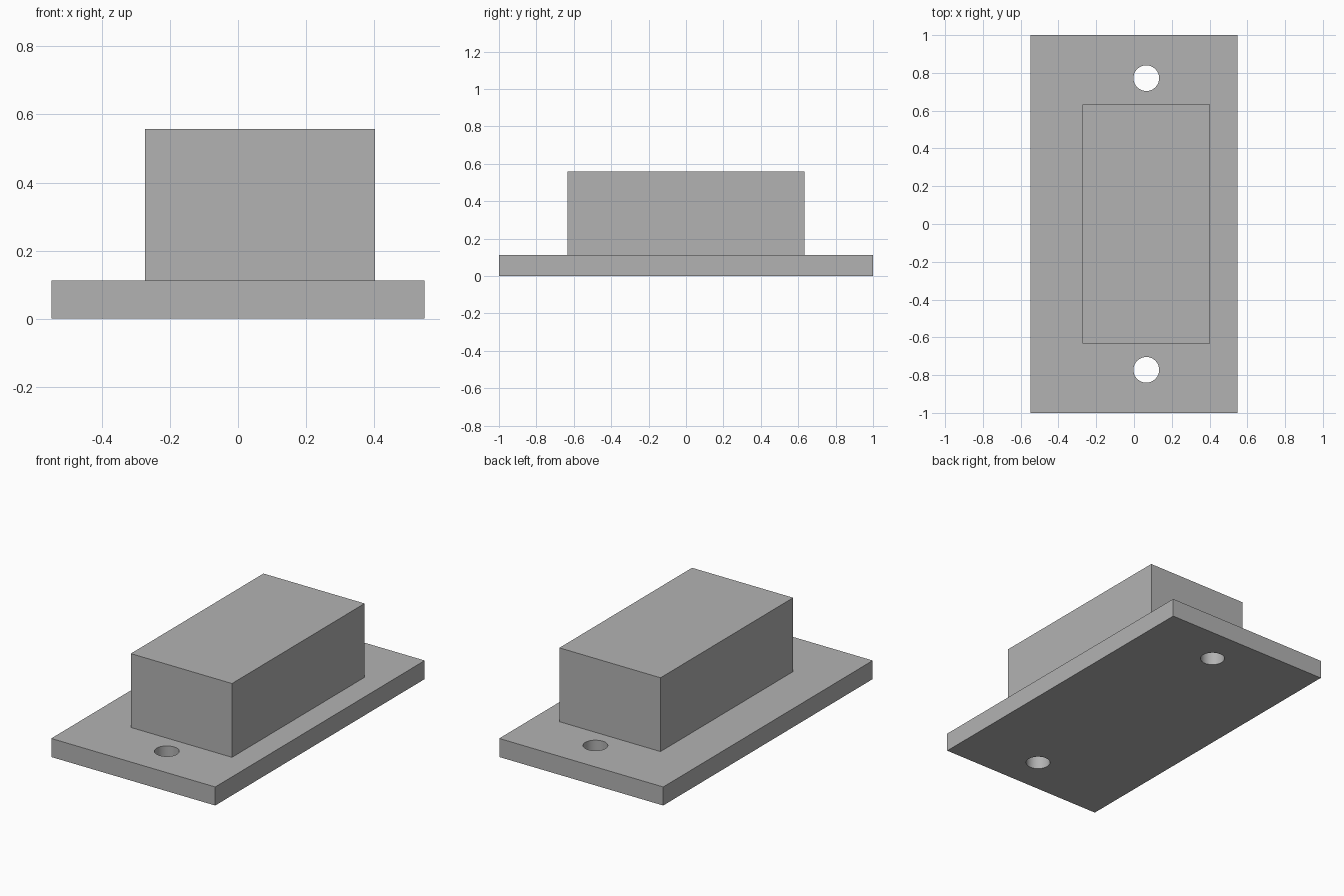
import bpy

if "Cube" in bpy.data.objects:
    bpy.data.objects.remove(bpy.data.objects["Cube"], do_unlink=True)

# Single grey finish
grey = bpy.data.materials.new("plain_grey")
grey.use_nodes = True
colour = (0.45, 0.45, 0.45, 1)
grey.diffuse_color = colour
grey.node_tree.nodes["Principled BSDF"].inputs["Base Color"].default_value = colour


def box(name, low, high):
    centre = [(a + b) / 2 for a, b in zip(low, high)]
    bpy.ops.mesh.primitive_cube_add(size=1, location=centre)
    part = bpy.context.object
    part.name = name
    part.scale = [b - a for a, b in zip(low, high)]
    bpy.ops.object.transform_apply(location=True, rotation=False, scale=True)
    part.data.materials.append(grey)
    return part


plate_top = 0.112
hole_x, hole_y, hole_radius = 0.065, 0.772, 0.068

# Mounting plate with a raised, off-centre housing
plate = box("mounting_plate", (-0.548, -1, 0), (0.548, 1, plate_top))
box("housing", (-0.273, -0.633, plate_top), (0.403, 0.633, 0.558))

# Screw holes through both ends of the plate
for side in (-1, 1):
    bpy.ops.mesh.primitive_cylinder_add(
        vertices=48, radius=hole_radius, depth=0.5,
        location=(hole_x, side * hole_y, plate_top / 2))
    cutter = bpy.context.object
    cutter.name = "hole_cutter"
    cutter.hide_render = True
    cutter.data.materials.append(grey)
    cut = plate.modifiers.new("screw_hole", 'BOOLEAN')
    cut.operation = 'DIFFERENCE'
    cut.solver = 'EXACT'
    cut.object = cutter
    bpy.ops.object.select_all(action='DESELECT')
    plate.select_set(True)
    bpy.context.view_layer.objects.active = plate
    bpy.ops.object.modifier_apply(modifier=cut.name)
    bpy.data.objects.remove(cutter, do_unlink=True)

bpy.ops.object.shade_smooth_by_angle()
